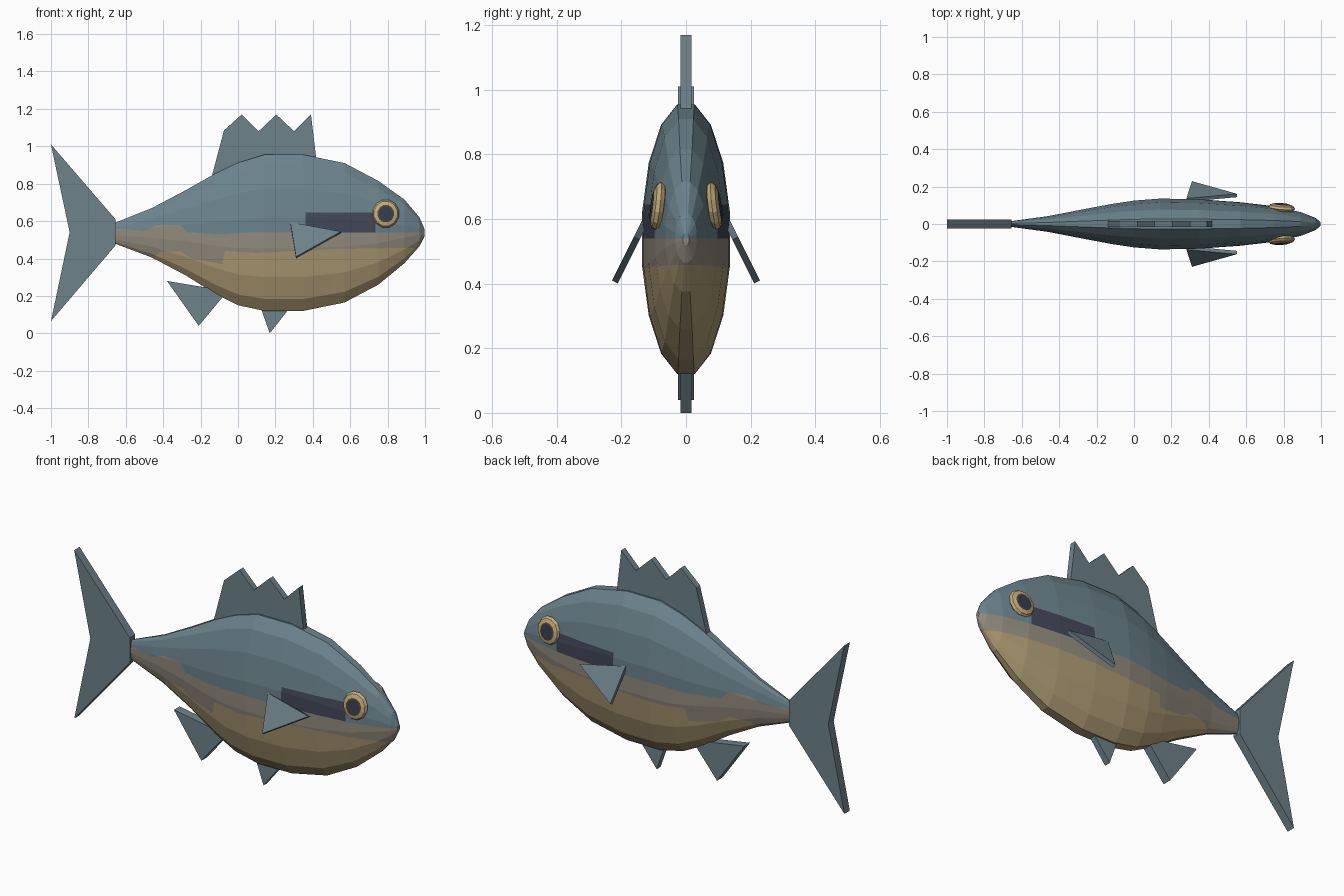
import bpy, bmesh, math
from mathutils import Vector

if "Cube" in bpy.data.objects:
    bpy.data.objects.remove(bpy.data.objects["Cube"])


def material(name, srgb):
    linear = [((c / 255 + 0.055) / 1.055) ** 2.4 for c in srgb] + [1]
    mat = bpy.data.materials.new(name)
    mat.use_nodes = True
    mat.diffuse_color = linear
    bsdf = next(n for n in mat.node_tree.nodes if n.type == "BSDF_PRINCIPLED")
    bsdf.inputs["Base Color"].default_value = linear
    return mat


blue = material("slate blue", (107, 131, 140))
fin_blue = material("fin blue", (109, 130, 138))
grey = material("warm grey", (145, 138, 124))
tan = material("belly tan", (172, 153, 115))
navy = material("dark navy", (66, 71, 89))
gold = material("eye gold", (196, 171, 122))
brown = material("eye rim brown", (88, 72, 52))
pupil = material("pupil", (52, 60, 76))


def make_object(name, bm, mats):
    bmesh.ops.recalc_face_normals(bm, faces=bm.faces[:])
    mesh = bpy.data.meshes.new(name)
    bm.to_mesh(mesh)
    bm.free()
    for mat in mats:
        mesh.materials.append(mat)
    obj = bpy.data.objects.new(name, mesh)
    bpy.context.collection.objects.link(obj)
    return obj


def loft(bm, rings):
    """Skin a list of equal point rings, capping both ends."""
    rows = [[bm.verts.new(p) for p in ring] for ring in rings]
    bands = []
    for a, b in zip(rows, rows[1:]):
        n = len(a)
        bands.append([bm.faces.new((a[i], a[(i + 1) % n], b[(i + 1) % n], b[i]))
                      for i in range(n)])
    caps = [bm.faces.new(rows[0]), bm.faces.new(rows[-1])]
    return bands, caps


def slab(name, points, offset):
    """Plate through the points, thickened by offset to both sides."""
    bm = bmesh.new()
    off = Vector(offset)
    loft(bm, [[Vector(p) - off for p in points], [Vector(p) + off for p in points]])
    return make_object(name, bm, [fin_blue])


def height(line, x):
    for (x0, z0), (x1, z1) in zip(line, line[1:]):
        if x <= x1:
            return z0 + (z1 - z0) * (x - x0) / (x1 - x0)
    return line[-1][1]


# Body stations: x, top, bottom, half width
stations = [(-0.66, 0.59, 0.48, 0.015), (-0.46, 0.67, 0.405, 0.042),
            (-0.28, 0.765, 0.31, 0.077), (-0.12, 0.855, 0.21, 0.107),
            (0, 0.912, 0.15, 0.125), (0.14, 0.955, 0.12, 0.136),
            (0.35, 0.955, 0.12, 0.132), (0.57, 0.91, 0.165, 0.116),
            (0.75, 0.815, 0.26, 0.095), (0.89, 0.715, 0.375, 0.064),
            (0.97, 0.62, 0.465, 0.033), (0.998, 0.555, 0.52, 0.01)]
sides = 16
angles = [(i + 0.5) * math.tau / sides for i in range(sides)]
stretch = 1 / math.cos(math.pi / sides)
body = bmesh.new()
loft(body, [[(x, w * stretch * math.cos(a),
              (t + b) / 2 + (t - b) / 2 * stretch * math.sin(a)) for a in angles]
            for x, t, b, w in stations])

# Colour borders along the flank
upper = [(-0.7, 0.56), (-0.5, 0.55), (-0.43, 0.58), (-0.31, 0.58),
         (-0.27, 0.54), (-0.1, 0.53), (0.1, 0.54), (1.1, 0.54)]
lower = [(-0.7, 0.3), (-0.46, 0.4), (-0.42, 0.435), (-0.31, 0.44), (-0.25, 0.4),
         (-0.085, 0.37), (-0.07, 0.44), (0.1, 0.43), (0.5, 0.45), (1.1, 0.46)]
patch_x, patch_top = (0.36, 0.735), 0.645


def cut(faces, point, normal):
    geom = set(faces)
    for f in faces:
        geom.update(f.edges)
        geom.update(f.verts)
    bmesh.ops.bisect_plane(body, geom=list(geom), dist=1e-5,
                           plane_co=point, plane_no=normal)


breaks = sorted({x for x, z in upper + lower} | set(patch_x))
for x in breaks[1:-1]:
    cut(body.faces[:], (x, 0, 0), (1, 0, 0))
for x0, x1 in zip(breaks, breaks[1:]):
    lines = [(height(l, x0), height(l, x1)) for l in (upper, lower)]
    if patch_x[0] <= x0 < patch_x[1]:
        lines.append((patch_top, patch_top))
    for z0, z1 in lines:
        strip = [f for f in body.faces if x0 < f.calc_center_median().x < x1]
        cut(strip, (x0, 0, z0), Vector((z0 - z1, 0, x1 - x0)).normalized())

for f in body.faces:
    c = f.calc_center_median()
    if c.z < height(lower, c.x):
        f.material_index = 2
    elif c.z < height(upper, c.x):
        f.material_index = 1
    elif patch_x[0] < c.x < patch_x[1] and c.z < patch_top:
        f.material_index = 3
make_object("body", body, [blue, grey, tan, navy])

# Upright fins
upright = {
    "dorsal_fin": (0.017, [(-0.14, 0.84), (-0.075, 1.085), (0.02, 1.17), (0.11, 1.08),
                           (0.205, 1.17), (0.3, 1.08), (0.39, 1.17), (0.42, 0.92)]),
    "tail_fin": (0.024, [(-1, 1.01), (-0.655, 0.61), (-0.655, 0.47),
                         (-1, 0.065), (-0.9, 0.54)]),
    "anal_fin": (0.025, [(-0.38, 0.28), (-0.21, 0.04), (-0.06, 0.22), (-0.14, 0.24)]),
    "pelvic_fin": (0.017, [(0.12, 0.14), (0.17, 0), (0.28, 0.14)]),
}
for name, (half, outline) in upright.items():
    slab(name, [(x, 0, z) for x, z in outline], (0, half, 0))

# Eye profile: radius, outward depth, band colour
eye_profile = [(0.03, -0.018), (0.06, -0.013), (0.072, 0), (0.064, 0.013),
               (0.045, 0.019), (0.038, 0.021)]
for side, s in (("left", 1), ("right", -1)):
    # Pectoral fin, splayed outward and down
    slab(side + "_pectoral_fin",
         [(x, s * (0.13 + (0.585 - z) * 0.5), z)
          for x, z in ((0.28, 0.59), (0.55, 0.54), (0.31, 0.405))],
         (0, s * 0.009, 0.0045))

    # Eye, leaning inward at the top and front
    bm = bmesh.new()
    rings = []
    for r, d in eye_profile:
        ring = []
        for i in range(12):
            a = (i + 0.5) * math.tau / 12
            dx, dz = r * math.cos(a), r * 1.06 * math.sin(a)
            ring.append((0.79 + dx, s * (0.086 + d - 0.12 * dz - 0.08 * dx), 0.64 + dz))
        rings.append(ring)
    bands, caps = loft(bm, rings)
    for f in bands[-1]:
        f.material_index = 1
    caps[1].material_index = 2
    make_object(side + "_eye", bm, [gold, brown, pupil])
